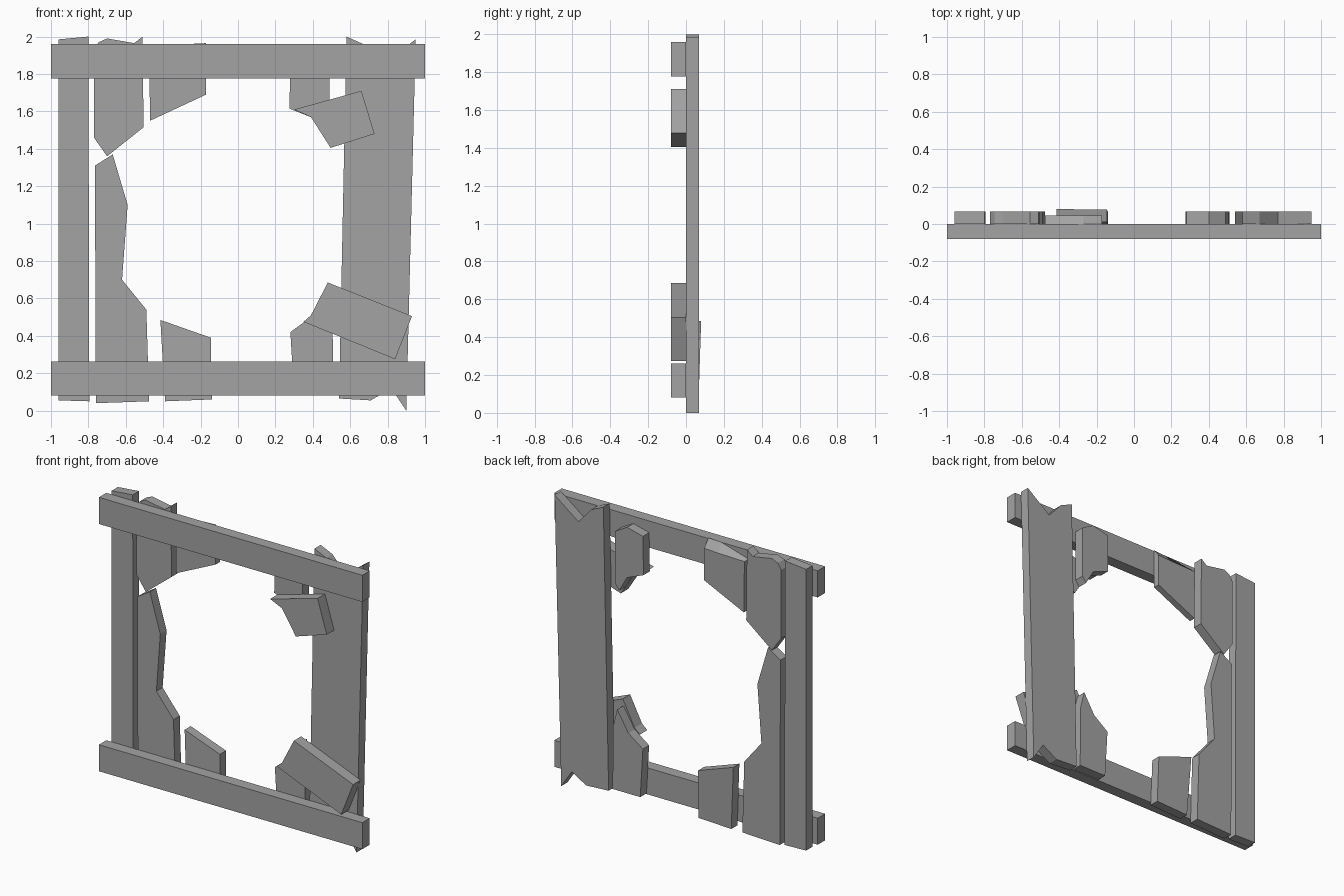
import bpy, bmesh

if "Cube" in bpy.data.objects:
    bpy.data.objects.remove(bpy.data.objects["Cube"])

# Dark grey wood
wood = bpy.data.materials.new("dark_wood")
wood.diffuse_color = (0.37, 0.37, 0.37, 1)
wood.use_nodes = True
wood.node_tree.nodes["Principled BSDF"].inputs["Base Color"].default_value = wood.diffuse_color


def plank(name, outline, y0=0.0, y1=0.068, lean=0.0, back=None):
    """Extrude an (x, z) outline from y0 to y1; lean tips the top backwards.
    back = {index: (x, z)} moves single corners of the rear face (splintered ends)."""
    bm = bmesh.new()
    z_low = min(z for _, z in outline)
    front = [bm.verts.new((x, y0 + lean * (z - z_low), z)) for x, z in outline]
    rear = []
    for i, v in enumerate(front):
        x, z = (back or {}).get(i, (v.co.x, v.co.z))
        rear.append(bm.verts.new((x, v.co.y + y1 - y0, z)))
    bm.faces.new(front)
    bm.faces.new(rear[::-1])
    for i in range(len(front)):
        bm.faces.new((front[i - 1], front[i], rear[i], rear[i - 1]))
    bmesh.ops.recalc_face_normals(bm, faces=bm.faces)
    me = bpy.data.meshes.new(name)
    bm.to_mesh(me)
    bm.free()
    me.materials.append(wood)
    ob = bpy.data.objects.new(name, me)
    bpy.context.collection.objects.link(ob)
    return ob


# Horizontal rails across the front
for name, low, high in (("bottom_rail", 0.08, 0.262), ("top_rail", 1.777, 1.96)):
    plank(name, [(-1, low), (1, low), (1, high), (-1, high)], -0.08, 0)

# Intact board on the left
plank("left_board", [(-0.96, 0.055), (-0.795, 0.05), (-0.80, 2.0), (-0.96, 1.985)])

# Snapped board beside it, upper and lower halves
plank("broken_board_upper", [(-0.77, 1.46), (-0.70, 1.36), (-0.505, 1.515), (-0.51, 2.0),
                             (-0.555, 1.965), (-0.70, 1.99), (-0.745, 1.97), (-0.77, 1.93)])
plank("broken_board_lower", [(-0.76, 0.04), (-0.475, 0.05), (-0.49, 0.54), (-0.62, 0.70),
                             (-0.59, 1.10), (-0.67, 1.37), (-0.765, 1.31)])

# Stubs around the hole
plank("top_left_stub", [(-0.47, 1.55), (-0.17, 1.69), (-0.17, 1.965),
                        (-0.27, 1.96), (-0.475, 1.90)], 0, 0.045,
      back={2: (-0.17, 1.91), 3: (-0.27, 1.905)})
plank("bottom_left_stub", [(-0.39, 0.05), (-0.14, 0.06), (-0.145, 0.39), (-0.415, 0.485)],
      0, 0.066, lean=0.032)
plank("top_right_stub", [(0.275, 1.615), (0.40, 1.565), (0.46, 1.46), (0.49, 1.50),
                         (0.49, 1.86), (0.40, 1.91), (0.28, 1.88)])
plank("bottom_right_stub", [(0.30, 0.085), (0.51, 0.085), (0.505, 0.52), (0.475, 0.64),
                            (0.39, 0.50), (0.28, 0.42)])

# Wide splintered board on the right
plank("right_board", [(0.54, 0.065), (0.71, 0.055), (0.82, 0.12), (0.90, 0.0), (0.95, 1.985),
                      (0.77, 1.85), (0.67, 1.96), (0.58, 2.0)])

# Slanted broken brace pieces nailed on the front
plank("upper_brace_piece", [(0.30, 1.61), (0.39, 1.57), (0.495, 1.405),
                            (0.73, 1.48), (0.66, 1.71)], -0.08, 0)
plank("lower_brace_piece", [(0.35, 0.475), (0.84, 0.275), (0.93, 0.505),
                            (0.48, 0.685), (0.39, 0.51)], -0.08, 0)
